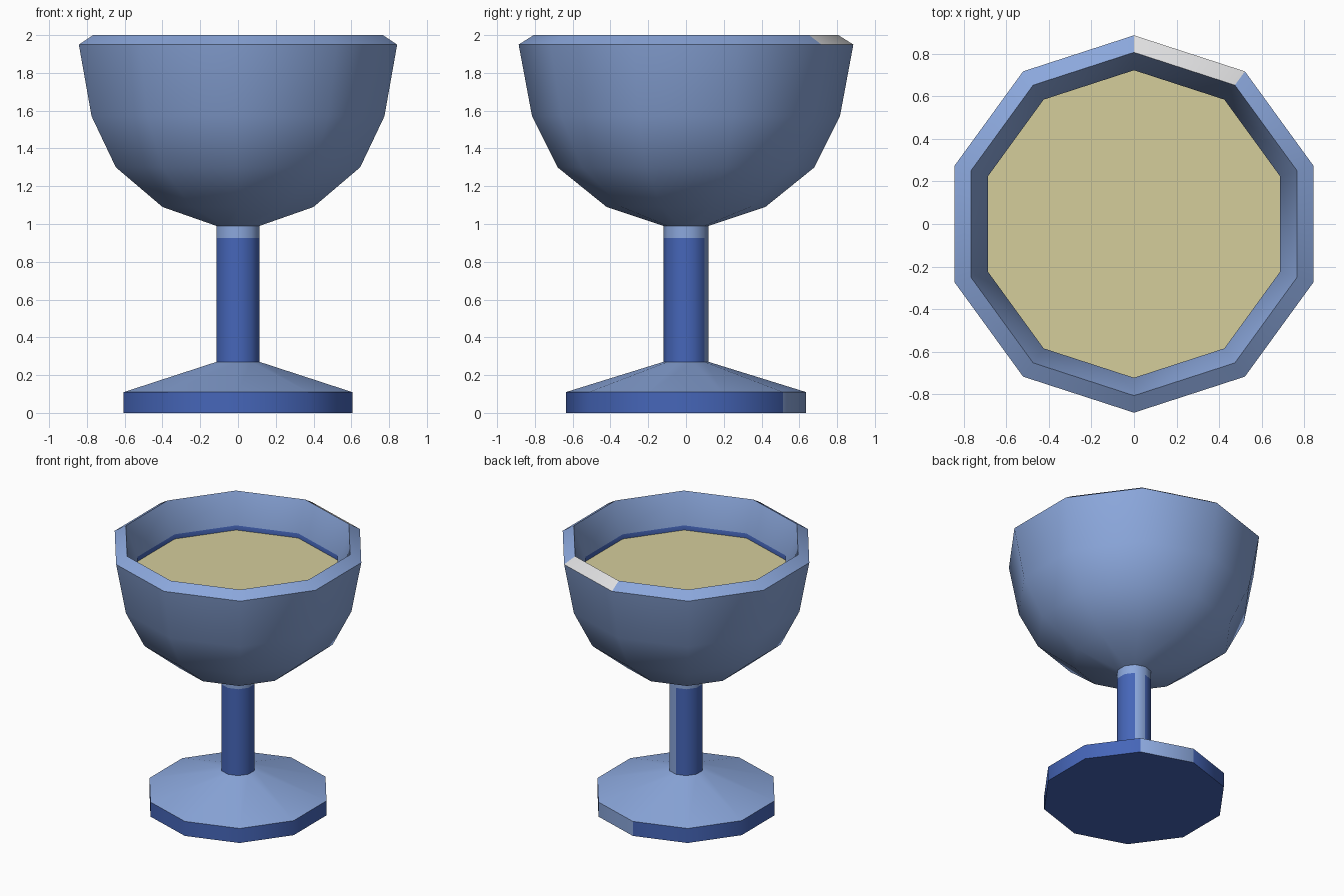
import bpy, bmesh, math

if "Cube" in bpy.data.objects:
    bpy.data.objects.remove(bpy.data.objects["Cube"])

SIDES = 10


def material(name, rgb):
    m = bpy.data.materials.new(name)
    m.diffuse_color = (*rgb, 1)
    m.use_nodes = True
    m.node_tree.nodes["Principled BSDF"].inputs["Base Color"].default_value = m.diffuse_color
    return m


MATS = [material("light_blue", (0.26, 0.39, 0.72)),
        material("deep_blue", (0.061, 0.133, 0.485)),
        material("pale_gold", (0.66, 0.61, 0.33)),
        material("pale_grey", (0.74, 0.74, 0.75))]
LIGHT, DEEP, GOLD, GREY = range(4)


def lathe(name, profile, bands, seams, bottom=None, top=None):
    """Spin (radius, z) points; bands colour each ring, seams recolour the face at 54-90 degrees."""
    bm = bmesh.new()
    rings = []
    for r, z in profile:
        rings.append([bm.verts.new((r * math.cos(a), r * math.sin(a), z))
                      for a in (math.pi / 2 + math.tau * i / SIDES for i in range(SIDES))])
    for k in range(len(profile) - 1):
        lo, hi = rings[k], rings[k + 1]
        for i in range(SIDES):
            j = (i + 1) % SIDES
            f = bm.faces.new((lo[i], lo[j], hi[j], hi[i]))
            f.material_index = seams.get(k, bands[k]) if i == SIDES - 1 else bands[k]
    if bottom is not None:
        bm.faces.new(rings[0][::-1]).material_index = bottom
    if top is not None:
        bm.faces.new(rings[-1]).material_index = top
    me = bpy.data.meshes.new(name)
    bm.to_mesh(me)
    bm.free()
    for m in MATS:
        me.materials.append(m)
    ob = bpy.data.objects.new(name, me)
    bpy.context.collection.objects.link(ob)
    bpy.ops.object.select_all(action='DESELECT')
    ob.select_set(True)
    bpy.context.view_layer.objects.active = ob
    bpy.ops.object.shade_smooth_by_angle(angle=math.radians(40))


# Foot: deep blue edge and underside, light sloping top
lathe("foot", [(0.636, 0), (0.636, 0.11), (0.12, 0.27)],
      [DEEP, LIGHT], {0: LIGHT}, bottom=DEEP)

# Stem with a light collar under the bowl
lathe("stem", [(0.12, 0.27), (0.12, 0.925), (0.12, 0.99)],
      [DEEP, LIGHT], {0: LIGHT})

# Bowl: outside, bevelled rim, then the inner wall
lathe("bowl", [(0.12, 0.99), (0.42, 1.09), (0.68, 1.30), (0.815, 1.57),
               (0.886, 1.95), (0.806, 2.0), (0.722, 1.775), (0.722, 1.74)],
      [LIGHT] * 6 + [DEEP], {4: GREY})

# Drink surface
lathe("drink", [(0.722, 1.74)], [], {}, top=GOLD)
